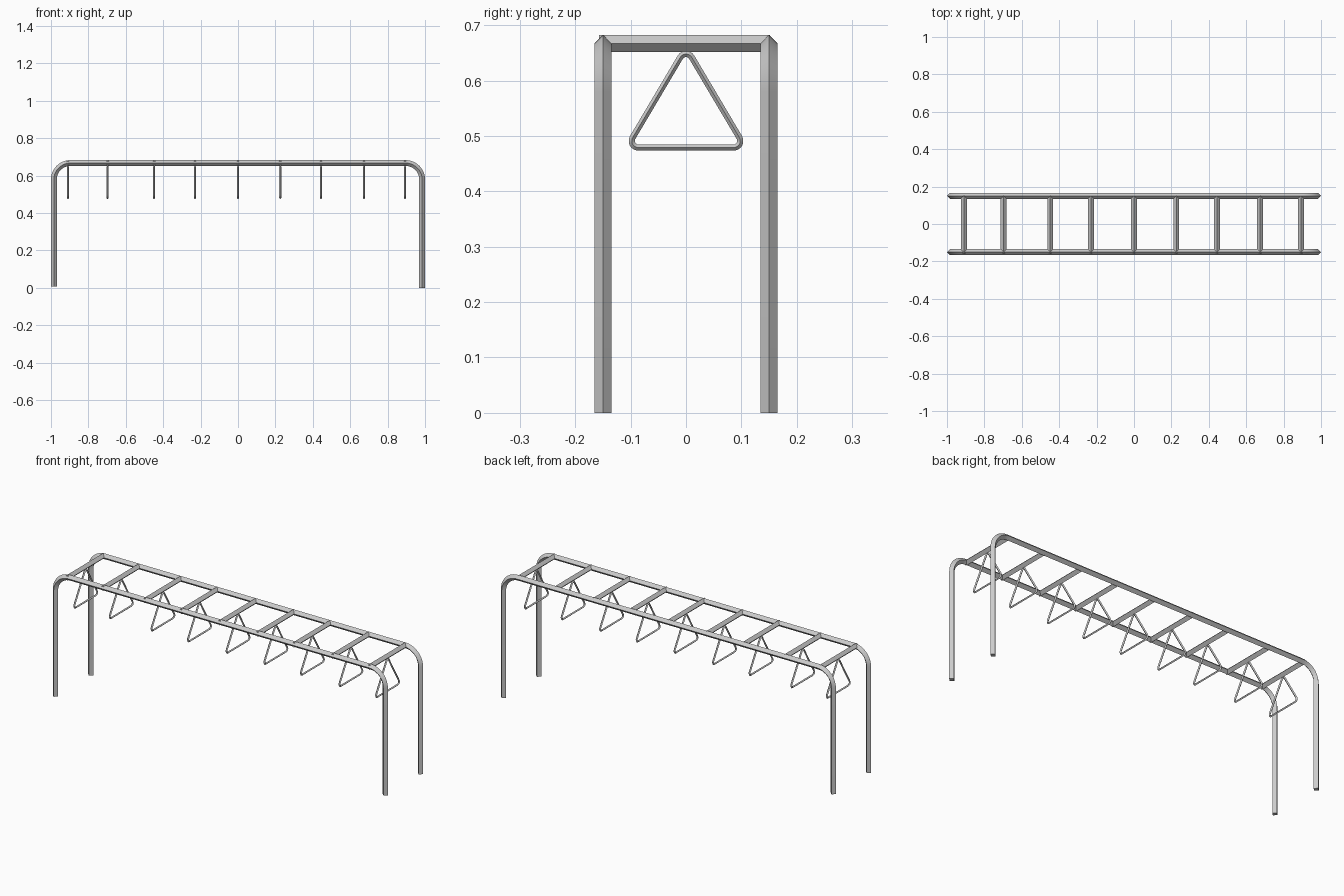
import bpy, bmesh
from math import sin, cos, pi, radians
from mathutils import Vector

if "Cube" in bpy.data.objects:
    bpy.data.objects.remove(bpy.data.objects["Cube"])


def arc(cx, cz, r, a0, a1, n):
    """Points of an arc in a 2D plane, angles in degrees."""
    return [(cx + r * cos(radians(a0 + (a1 - a0) * i / n)),
             cz + r * sin(radians(a0 + (a1 - a0) * i / n))) for i in range(n + 1)]


def sweep(name, pts, axis, r, closed=False):
    """Sweep a diamond (4-sided) tube along a planar path; axis = plane normal."""
    pts = [Vector(p) for p in pts]
    axis = Vector(axis)
    n = len(pts)
    bm = bmesh.new()
    rings = []
    for i, p in enumerate(pts):
        a = pts[i - 1] if (closed or i > 0) else None
        b = pts[(i + 1) % n] if (closed or i < n - 1) else None
        d0 = (p - a).normalized() if a is not None else (b - p).normalized()
        d1 = (b - p).normalized() if b is not None else d0
        t = (d0 + d1).normalized()
        side = t.cross(axis) * (r / t.dot(d0))   # mitred
        rings.append([bm.verts.new(p + o) for o in (side, axis * r, -side, -axis * r)])
    for i in range(n if closed else n - 1):
        A, B = rings[i], rings[(i + 1) % n]
        for k in range(4):
            bm.faces.new((A[k], A[(k + 1) % 4], B[(k + 1) % 4], B[k]))
    if not closed:
        bm.faces.new(rings[0])
        bm.faces.new(rings[-1])
    bmesh.ops.recalc_face_normals(bm, faces=bm.faces)
    me = bpy.data.meshes.new(name)
    bm.to_mesh(me)
    bm.free()
    ob = bpy.data.objects.new(name, me)
    bpy.context.collection.objects.link(ob)
    bpy.ops.object.select_all(action='DESELECT')
    ob.select_set(True)
    bpy.context.view_layer.objects.active = ob
    bpy.ops.object.shade_smooth_by_angle(angle=radians(30))
    return ob


R = 0.0155          # frame tube
TOP = 0.667         # rail centre height
X = 0.9845          # leg centre
BEND = 0.088

# Two side rails, each bent down into a pair of legs
profile = [(-X, 0.007)]
profile += arc(-X + BEND, TOP - BEND, BEND, 180, 90, 10)
profile += arc(X - BEND, TOP - BEND, BEND, 90, 0, 10)
profile += [(X, 0)]
for label, y in (("front", -0.15), ("back", 0.15)):
    sweep(label + "_rail_and_legs", [(x, y, z) for x, z in profile], (0, 1, 0), R)

# Rounded triangle outline in the y-z plane
rc = 0.012
tri = arc(0.086, 0.479 + rc, rc, -90, 30, 6)
tri += arc(0, 0.648 - rc, rc, 30, 150, 6)
tri += arc(-0.086, 0.479 + rc, rc, 150, 270, 6)

# Rungs with a hanging triangular handle under each
stations = (-0.909, -0.697, -0.448, -0.23, 0, 0.226, 0.444, 0.674, 0.893)
for i, x in enumerate(stations, 1):
    sweep(f"rung_{i}", [(x, -0.157, TOP), (x, 0.152, TOP)], (1, 0, 0), R)
    sweep(f"triangle_handle_{i}", [(x, y, z) for y, z in tri], (1, 0, 0), 0.0055, closed=True)
